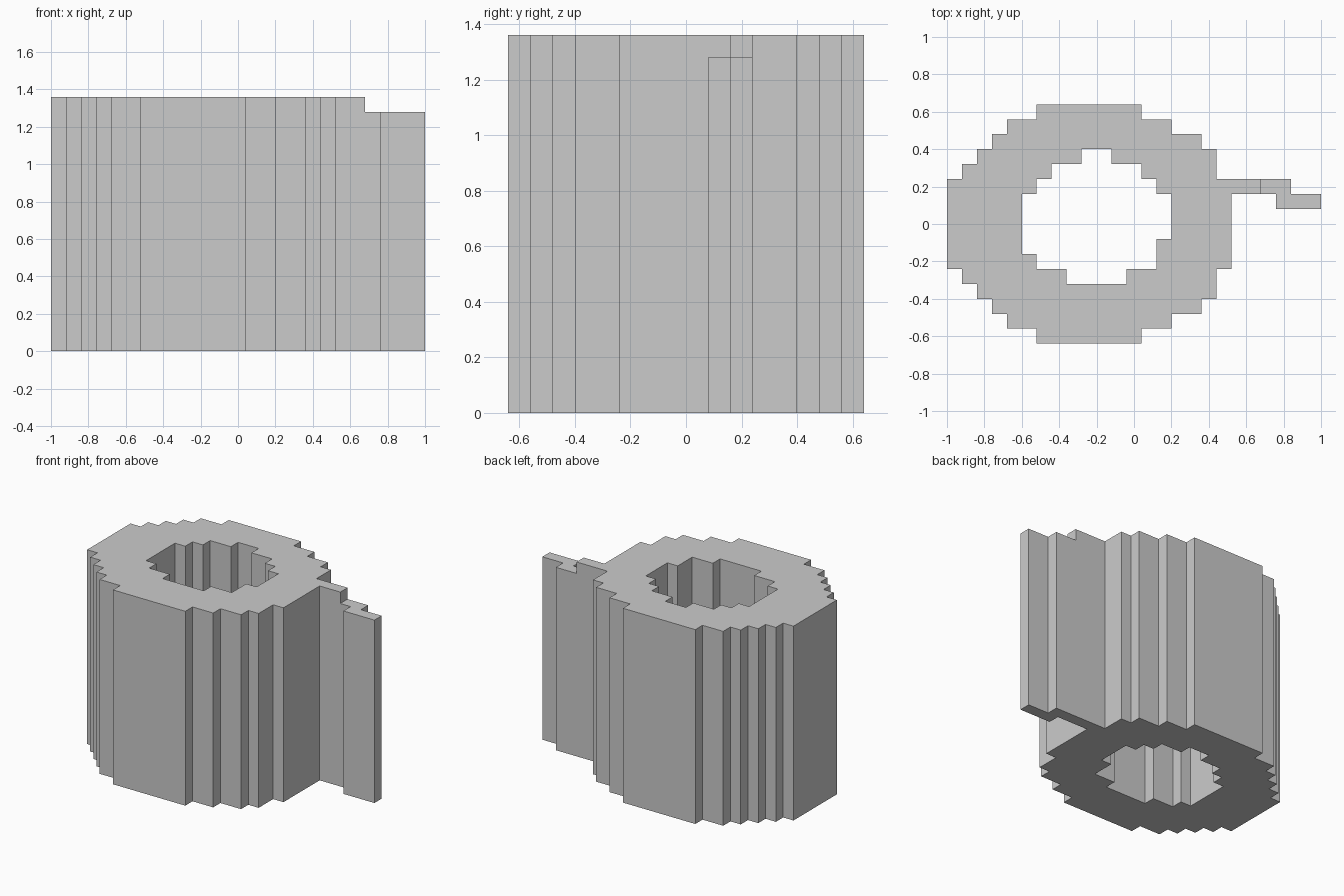
import bpy, bmesh

if "Cube" in bpy.data.objects:
    bpy.data.objects.remove(bpy.data.objects["Cube"])

S = 0.08                    # grid step of the blocky shape
X0, Y0 = -1.0, -0.64
FULL, LOW = 1.36, 1.28

# Plan rows: (y from, y to, x from, x to)
OUTER = [(-.64, -.56, -.52, .04), (-.56, -.48, -.68, .20), (-.48, -.40, -.76, .36),
         (-.40, -.32, -.84, .44), (-.32, -.24, -.92, .44), (-.24, .16, -1.0, .52),
         (.16, .24, -1.0, .68), (.24, .32, -.92, .44), (.32, .40, -.84, .44),
         (.40, .48, -.76, .36), (.48, .56, -.68, .20), (.56, .64, -.52, .04)]
HOLE = [(-.32, -.24, -.36, -.04), (-.24, -.16, -.52, .12), (-.16, -.08, -.60, .12),
        (-.08, .16, -.60, .20), (.16, .24, -.52, .12), (.24, .32, -.44, .04),
        (.32, .40, -.28, -.12)]
TAIL = [(.16, .24, .68, .84), (.08, .16, .76, 1.0)]


def cells(rows):
    for y0, y1, x0, x1 in rows:
        for j in range(round((y0 - Y0) / S), round((y1 - Y0) / S)):
            for i in range(round((x0 - X0) / S), round((x1 - X0) / S)):
                yield i, j


# Height of each plan cell: full-height ring, open core, slightly lower tail
height = {c: FULL for c in cells(OUTER)}
for c in cells(HOLE):
    height.pop(c, None)
height.update({c: LOW for c in cells(TAIL)})

bm = bmesh.new()


def quad(*pts):
    bm.faces.new([bm.verts.new(p) for p in pts])


for (i, j), h in height.items():
    x, y = X0 + i * S, Y0 + j * S
    c = [(x, y), (x + S, y), (x + S, y + S), (x, y + S)]
    quad(*[(*p, h) for p in c])
    quad(*[(*p, 0) for p in reversed(c)])
    # Side walls only where the neighbour is lower or missing
    for k, (di, dj) in enumerate([(0, -1), (1, 0), (0, 1), (-1, 0)]):
        n = height.get((i + di, j + dj), 0)
        if n < h:
            a, b = c[k], c[(k + 1) % 4]
            quad((*a, n), (*b, n), (*b, h), (*a, h))

bmesh.ops.remove_doubles(bm, verts=bm.verts, dist=1e-4)
mesh = bpy.data.meshes.new("hollow_roll")
bm.to_mesh(mesh)
bm.free()

mat = bpy.data.materials.new("light_grey")
mat.diffuse_color = (0.6, 0.6, 0.6, 1)
mat.use_nodes = True
mat.node_tree.nodes["Principled BSDF"].inputs["Base Color"].default_value = mat.diffuse_color
mesh.materials.append(mat)
obj = bpy.data.objects.new("hollow_roll", mesh)
bpy.context.collection.objects.link(obj)
